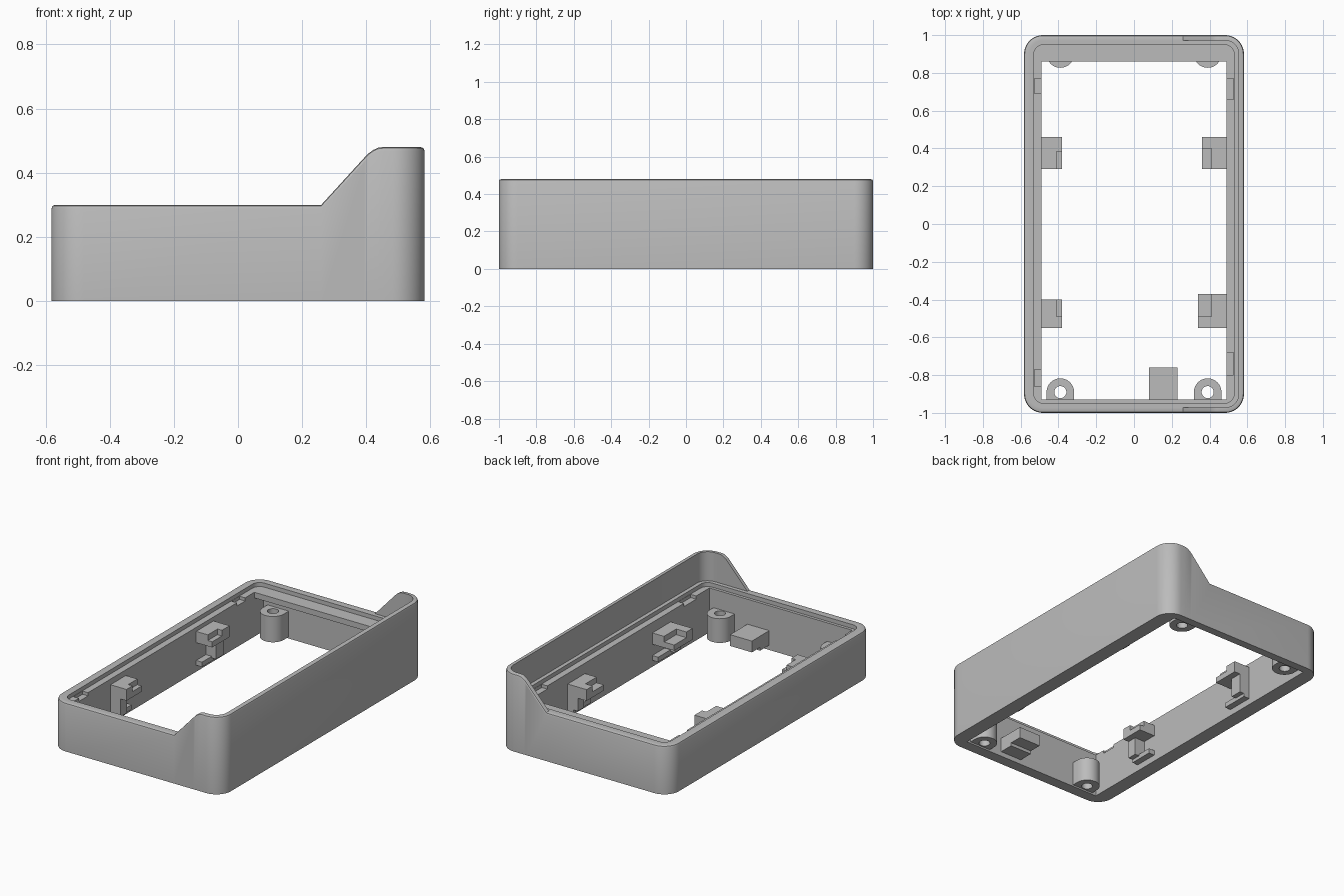
import bpy, bmesh, math

old = bpy.data.objects.get("Cube")
if old:
    bpy.data.objects.remove(old, do_unlink=True)

grey = bpy.data.materials.new("plain grey")
grey.use_nodes = True
colour = (0.5, 0.5, 0.5, 1)
grey.diffuse_color = colour
grey.node_tree.nodes["Principled BSDF"].inputs["Base Color"].default_value = colour


def finish(name, bm, smooth=False):
    bmesh.ops.remove_doubles(bm, verts=bm.verts, dist=0.0002)
    bmesh.ops.recalc_face_normals(bm, faces=bm.faces)
    mesh = bpy.data.meshes.new(name)
    bm.to_mesh(mesh)
    bm.free()
    mesh.materials.append(grey)
    ob = bpy.data.objects.new(name, mesh)
    bpy.context.collection.objects.link(ob)
    if smooth:
        bpy.ops.object.select_all(action='DESELECT')
        bpy.context.view_layer.objects.active = ob
        ob.select_set(True)
        bpy.ops.object.shade_smooth_by_angle(angle=math.radians(30))
    return ob


def add_box(bm, x, y, z):
    """Box from (low, high) pairs on each axis."""
    cube = bmesh.ops.create_cube(bm, size=1)
    for v in cube["verts"]:
        for i, (a, b) in enumerate((x, y, z)):
            v.co[i] = (a + b) / 2 + v.co[i] * (b - a)


def loft_closed(name, rings):
    """Bridge point rings in order, joining the last to the first."""
    bm = bmesh.new()
    rows = [[bm.verts.new(p) for p in ring] for ring in rings]
    n = len(rows[0])
    for a, b in zip(rows, rows[1:] + rows[:1]):
        for i in range(n):
            j = (i + 1) % n
            bm.faces.new((a[i], a[j], b[j], b[i]))
    return finish(name, bm, True)


# Height of the rim: low, sloping up to a tall side with a rounded shoulder
LOW, TALL, FOOT = 0.30, 0.48, 0.26
shoulder = [(0.395, 0.448), (0.408, 0.461), (0.422, 0.471), (0.437, 0.478), (0.452, TALL)]
profile = [(FOOT, LOW)] + shoulder


def rim_height(x):
    if x <= FOOT:
        return LOW
    for (xa, za), (xb, zb) in zip(profile, profile[1:]):
        if x <= xb:
            return za + (zb - za) * (x - xa) / (xb - xa)
    return TALL


def outline(hx, front, back, radius, steps=10):
    """Rounded rectangle with extra points where the rim height bends."""
    pts = []
    corners = ((1, back, 0), (-1, back, 90), (-1, front, 180), (1, front, 270))
    for sx, y, start in corners:
        cx = sx * (hx - radius)
        cy = y - math.copysign(radius, y)
        for k in range(steps + 1):
            a = math.radians(start + 90 * k / steps)
            pts.append((cx + radius * math.cos(a), cy + radius * math.sin(a)))
        if start == 0:
            pts += [(px, back) for px, _ in reversed(profile)]
        if start == 180:
            pts += [(px, front) for px, _ in profile]
    return pts


# Shell: one section swept round the frame
outer = outline(0.582, -1, 1, 0.1)
heights = [rim_height(x) for x, _ in outer]


def inset(d):
    return outline(0.582 - d, -1 + d, 1 - d, 0.1 - d)


def lift(pts, z):
    return [(x, y, z) for x, y in pts]


def follow(pts, drop):
    return [(x, y, h - drop) for (x, y), h in zip(pts, heights)]


LEDGE = 0.275
lip = inset(0.052)
well = outline(0.49, -0.93, 0.95, 0)
shell = loft_closed("shell", [
    lift(outer, 0), follow(outer, 0.012), follow(inset(0.0035), 0.0035),
    follow(inset(0.012), 0), follow(inset(0.028), 0), lift(inset(0.028), LOW),
    lift(lip, LOW), lift(lip, LEDGE), lift(well, LEDGE), lift(well, 0)])

# Small notches in the side ledges
bm = bmesh.new()
for side, y in ((-1, (0.69, 0.77)), (-1, (-0.86, -0.77)),
                (1, (0.66, 0.77)), (1, (-0.80, -0.68))):
    add_box(bm, sorted((side * 0.45, side * 0.528)), y, (0.255, 0.29))
cutter = finish("notch_cutter", bm)
cutter.hide_render = True
cut = shell.modifiers.new("notches", 'BOOLEAN')
cut.operation = 'DIFFERENCE'
cut.solver = 'EXACT'
cut.object = cutter
bpy.context.view_layer.objects.active = shell
bpy.ops.object.modifier_apply(modifier=cut.name)
bpy.data.objects.remove(cutter, do_unlink=True)

# Shelf along the back wall
bm = bmesh.new()
add_box(bm, (-0.5, 0.5), (0.86, 0.96), (0.24, LEDGE))
finish("back_shelf", bm)


# Screw bosses: drilled posts with a flat back merged into the wall
def boss(name, cx, cy, top):
    wall = math.copysign(0.065, cy)
    angles = [math.tau * k / 32 for k in range(32)]
    hole = [(cx + 0.032 * math.cos(a), cy + 0.032 * math.sin(a)) for a in angles]
    post = []
    for a in angles:
        x, y = 0.073 * math.cos(a), 0.073 * math.sin(a)
        if y * cy > 0.001:
            x = 0.073 * max(-1, min(1, 1.3 * math.cos(a)))
            y = wall
        post.append((cx + x, cy + y))
    loft_closed(name, [lift(post, 0.01), lift(post, top), lift(hole, top), lift(hole, 0.01)])


for side, label in ((-1, "right"), (1, "left")):
    boss("front_boss_" + label, side * 0.39, -0.89, 0.16)
    boss("back_boss_" + label, side * 0.39, 0.90, 0.17)


# Board clips: stepped head on a narrower leg, with a foot
def clip(name, side, reach, y, tab, top):
    def span(a, b):
        return sorted((side * a, side * b))
    bm = bmesh.new()
    rest = (tab[1], y[1]) if tab[0] == y[0] else (y[0], tab[0])
    add_box(bm, span(reach, 0.5), y, (top - 0.07, top - 0.035))
    add_box(bm, span(0.41, 0.5), y, (top - 0.035, top))
    add_box(bm, span(reach, 0.41), rest, (top - 0.035, top))
    add_box(bm, span(0.42, 0.5), rest, (0.06, top - 0.07))
    add_box(bm, span(0.45, 0.5), y, (0.04, 0.07))
    finish(name, bm)


clip("back_clip_right", -1, 0.38, (0.29, 0.46), (0.29, 0.385), 0.25)
clip("front_clip_right", -1, 0.38, (-0.55, -0.40), (-0.49, -0.40), 0.24)
clip("back_clip_left", 1, 0.36, (0.29, 0.46), (0.29, 0.40), 0.21)
clip("front_clip_left", 1, 0.34, (-0.55, -0.37), (-0.49, -0.37), 0.21)

# Rest block on the front wall
bm = bmesh.new()
add_box(bm, (0.08, 0.23), (-0.94, -0.76), (0.05, 0.12))
add_box(bm, (0.08, 0.23), (-0.94, -0.84), (0.03, 0.05))
finish("front_rest", bm)
